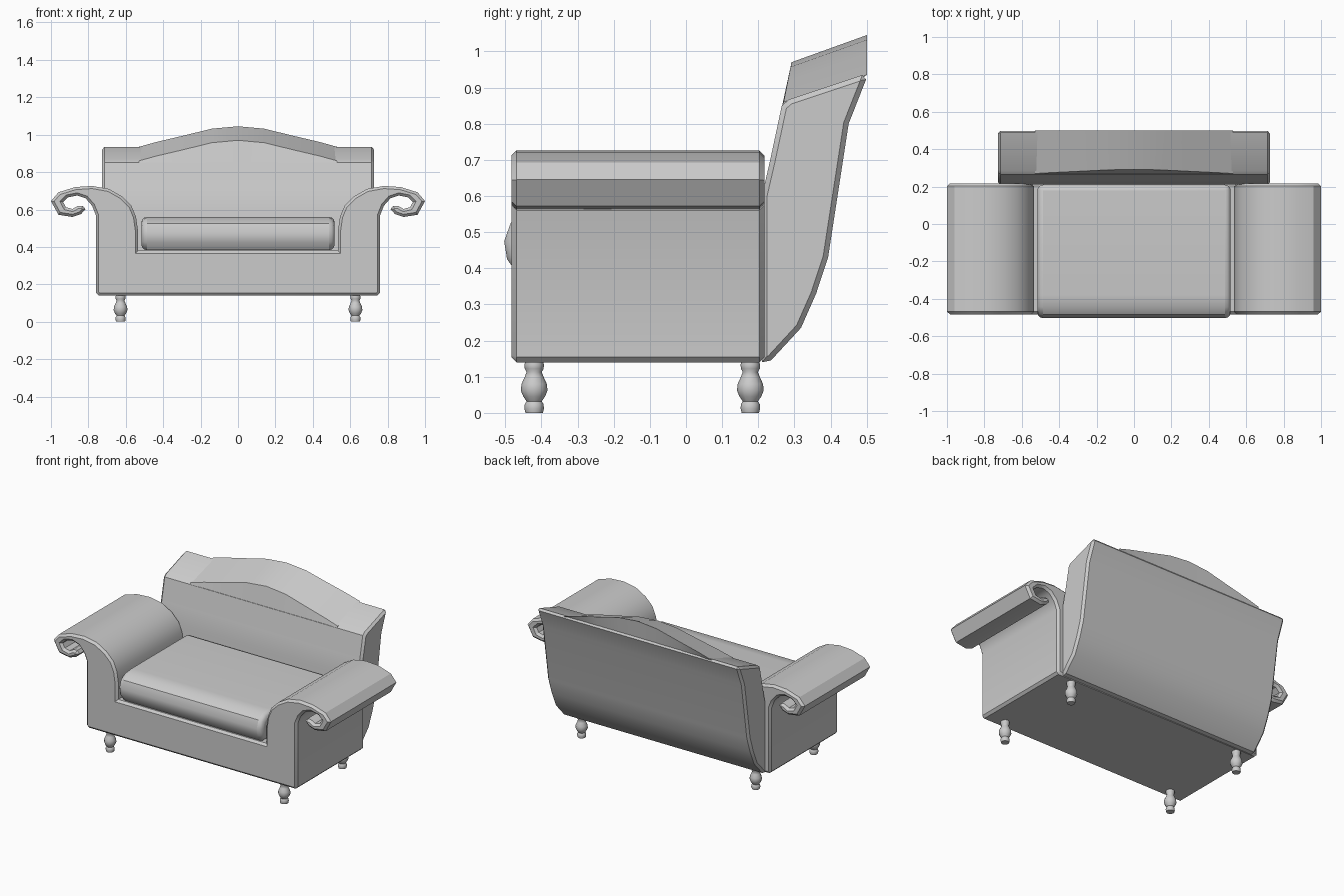
import bpy, bmesh, math

cube = bpy.data.objects.get("Cube")
if cube:
    bpy.data.objects.remove(cube)

COLOR = (0.6, 0.6, 0.6, 1)
fabric = bpy.data.materials.new("plain_grey")
fabric.use_nodes = True
fabric.diffuse_color = COLOR
fabric.node_tree.nodes["Principled BSDF"].inputs["Base Color"].default_value = COLOR


def finish(name, bm, angle=32):
    bmesh.ops.recalc_face_normals(bm, faces=bm.faces[:])
    mesh = bpy.data.meshes.new(name)
    bm.to_mesh(mesh)
    bm.free()
    mesh.materials.append(fabric)
    obj = bpy.data.objects.new(name, mesh)
    bpy.context.collection.objects.link(obj)
    bpy.ops.object.select_all(action="DESELECT")
    obj.select_set(True)
    bpy.context.view_layer.objects.active = obj
    bpy.ops.object.shade_smooth_by_angle(angle=math.radians(angle))
    return obj


def loft(sections):
    """Closed solid through matching rings of points."""
    bm = bmesh.new()
    rings = [[bm.verts.new(p) for p in s] for s in sections]
    n = len(rings[0])
    for a, b in zip(rings, rings[1:]):
        for i in range(n):
            j = (i + 1) % n
            bm.faces.new((a[i], a[j], b[j], b[i]))
    caps = [bm.faces.new(rings[0][::-1]), bm.faces.new(rings[-1])]
    return bm, caps


def prism(name, profile, start, end, axis, chamfer=0.0):
    """Extrude a profile along x or y, with chamfered ends."""
    def ring(d):
        return [(d, a, b) if axis == 0 else (a, d, b) for a, b in profile]
    bm, caps = loft([ring(start + chamfer), ring(end - chamfer)])
    if chamfer:
        bmesh.ops.recalc_face_normals(bm, faces=bm.faces[:])
        for cap, d in zip(caps, (start, end)):
            bmesh.ops.inset_region(bm, faces=[cap], thickness=chamfer,
                                   use_even_offset=True)
            for v in cap.verts:
                v.co[axis] = d
    return finish(name, bm)


# Base and scrolled arms share one front profile, mirrored about the middle
half = [(0.745, 0.14), (0.76, 0.155), (0.76, 0.57), (0.78, 0.62), (0.815, 0.66),
        (0.86, 0.675), (0.91, 0.665), (0.935, 0.64), (0.92, 0.612), (0.885, 0.603),
        (0.855, 0.62), (0.83, 0.62), (0.815, 0.602), (0.84, 0.575), (0.885, 0.56),
        (0.96, 0.572), (1.0, 0.645), (0.96, 0.692), (0.87, 0.72), (0.78, 0.726),
        (0.69, 0.71), (0.62, 0.67), (0.57, 0.62), (0.545, 0.56), (0.535, 0.49),
        (0.535, 0.38)]
prism("base_and_arms", half + [(-x, z) for x, z in reversed(half)],
      -0.483, 0.217, 1, 0.014)

# Raked backrest
back = [(0.21, 0.14), (0.235, 0.145), (0.318, 0.235), (0.36, 0.33), (0.393, 0.43),
        (0.45, 0.8), (0.498, 0.922), (0.488, 0.935), (0.285, 0.867), (0.265, 0.85),
        (0.233, 0.7), (0.21, 0.6)]
prism("backrest", back, -0.728, 0.728, 0, 0.014)

# Arched crest on top of the backrest
rise = [(0.53, 0), (0.44, 0.025), (0.3, 0.058), (0.14, 0.097)]
arch = [(-x, h) for x, h in rise] + [(0, 0.11)] + rise[::-1]
bm, _ = loft([[(x, 0.266, 0.85), (x, 0.27 + 0.2 * h, 0.86 + h),
               (x, 0.5, 0.935 + h), (x, 0.488, 0.925)] for x, h in arch])
finish("crest", bm)

# Seat cushion with a rolled front
seat = [(-0.465, 0.383), (-0.495, 0.425), (-0.503, 0.475), (-0.485, 0.525),
        (-0.445, 0.553), (-0.38, 0.56), (0.21, 0.56), (0.21, 0.383)]
cushion = prism("seat_cushion", seat, -0.517, 0.517, 0)
bevel = cushion.modifiers.new("soft_edges", "BEVEL")
bevel.width = 0.03
bevel.segments = 3
bevel.limit_method = "ANGLE"
bevel.angle_limit = math.radians(60)
bevel.use_clamp_overlap = False

# Turned legs
turning = [(0.024, 0), (0.027, 0.012), (0.026, 0.024), (0.021, 0.032), (0.03, 0.045),
           (0.037, 0.062), (0.035, 0.08), (0.026, 0.1), (0.021, 0.113),
           (0.026, 0.122), (0.027, 0.133), (0.024, 0.145)]
SIDES = 12
for front, y in (("front", -0.42), ("back", 0.178)):
    for side, x in (("left", 0.628), ("right", -0.628)):
        bm, _ = loft([[(x + r * math.cos(t), y + r * math.sin(t), z)
                       for t in (math.tau * k / SIDES for k in range(SIDES))]
                      for r, z in turning])
        finish(f"{front}_{side}_leg", bm, 50)
